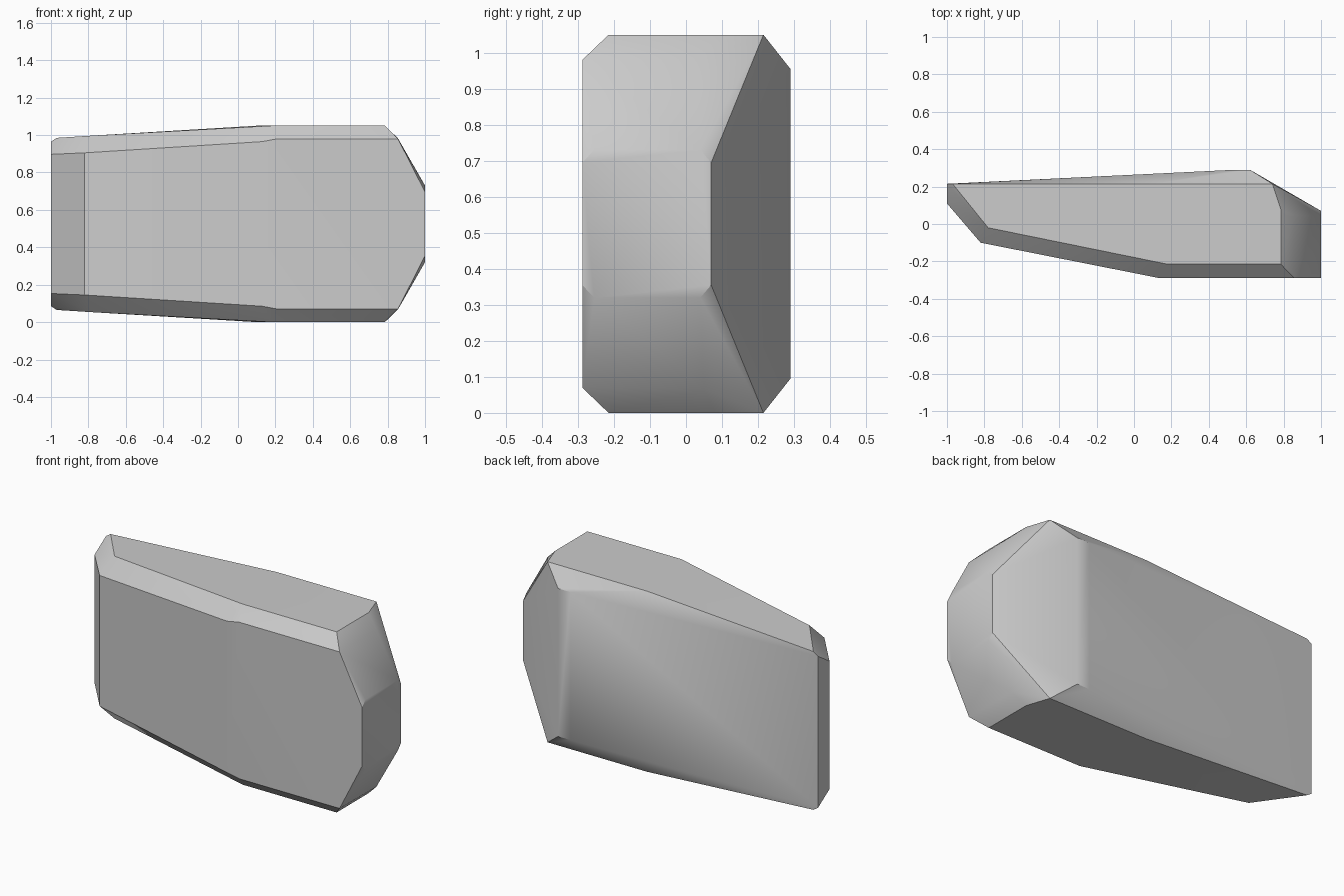
import bpy, bmesh, math

cube = bpy.data.objects.get("Cube")
if cube:
    bpy.data.objects.remove(cube, do_unlink=True)

HEIGHT = 1.05

# One plain grey material
grey = bpy.data.materials.new("stone grey")
grey.use_nodes = True
colour = (0.6, 0.6, 0.6, 1)
grey.diffuse_color = colour
grey.node_tree.nodes["Principled BSDF"].inputs["Base Color"].default_value = colour

# Corners of the upper half; the lower half is its mirror image
top_rim = [(-0.97, 0.215, 0.985), (-0.78, -0.02, 0.997), (0.18, -0.215, HEIGHT),
           (0.1, 0.215, HEIGHT), (0.785, -0.215, HEIGHT), (0.785, 0.08, HEIGHT),
           (0.74, 0.215, HEIGHT)]
front_rim = [(-0.82, -0.1, 0.905), (0.13, -0.288, 0.965), (0.21, -0.288, 0.98),
             (0.855, -0.288, 0.98), (1, -0.288, 0.695)]
right_end = [(0.855, 0.05, 0.983), (1, -0.255, 0.73), (1, 0.04, 0.73), (1, 0.07, 0.695)]
left_end = [(-1, 0.11, 0.897), (-1, 0.215, 0.965)]
back_rim = [(0.54, 0.29, 0.955), (0.62, 0.29, 0.955)]

# Wrap the corners in a faceted block
bm = bmesh.new()
for x, y, z in top_rim + front_rim + right_end + left_end + back_rim:
    for height in (z, HEIGHT - z):
        bm.verts.new((x, y, height))
hull = bmesh.ops.convex_hull(bm, input=bm.verts)
loose = [v for v in bm.verts if not v.link_faces]
bmesh.ops.delete(bm, geom=loose, context='VERTS')
bmesh.ops.dissolve_limit(bm, angle_limit=math.radians(1.5), verts=bm.verts, edges=bm.edges)
bmesh.ops.recalc_face_normals(bm, faces=bm.faces)

mesh = bpy.data.meshes.new("faceted_block")
bm.to_mesh(mesh)
bm.free()
mesh.materials.append(grey)
block = bpy.data.objects.new("faceted_block", mesh)
bpy.context.collection.objects.link(block)

# Soften the shallow facets, keep the strong edges sharp
bpy.ops.object.select_all(action='DESELECT')
block.select_set(True)
bpy.context.view_layer.objects.active = block
bpy.ops.object.shade_smooth_by_angle(angle=math.radians(35))
